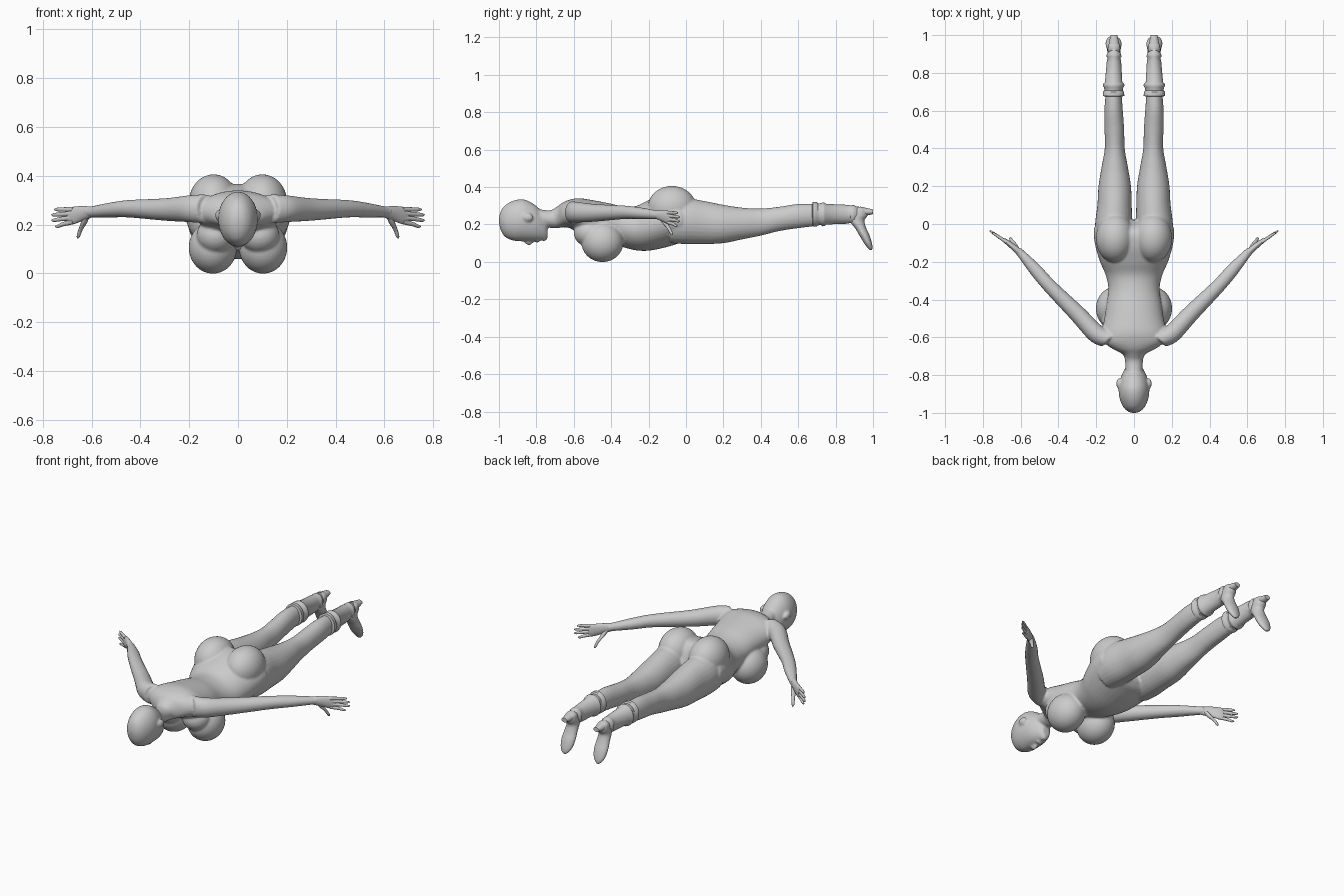
import bpy, bmesh, math
from mathutils import Vector, Matrix

X, Y, Z = Vector((1, 0, 0)), Vector((0, 1, 0)), Vector((0, 0, 1))
ACROSS = Vector((0.7, -0.71, 0)).normalized()   # width direction of the arms


def spline(pts, steps):
    """Catmull-Rom through tuples of any length."""
    out = []
    for i in range(len(pts) - 1):
        a, b, c, d = pts[max(i - 1, 0)], pts[i], pts[i + 1], pts[min(i + 2, len(pts) - 1)]
        for s in range(steps):
            t = s / steps
            out.append(tuple(0.5 * (2 * q + (r - p) * t + (2 * p - 5 * q + 4 * r - w) * t * t
                       + (3 * q - p - 3 * r + w) * t ** 3) for p, q, r, w in zip(a, b, c, d)))
    return out + [pts[-1]]


def loft(bm, stations, u, v, steps=5, sides=28):
    """Skin elliptical rings (x, y, z, half u, half v)."""
    if steps > 1:
        stations = spline(stations, steps)
    rings = []
    for x, y, z, a, b in stations:
        rings.append([bm.verts.new(Vector((x, y, z)) + u * a * math.cos(k) + v * b * math.sin(k))
                      for k in (2 * math.pi * i / sides for i in range(sides))])
    for r, s in zip(rings, rings[1:]):
        for i in range(sides):
            j = (i + 1) % sides
            bm.faces.new((r[i], r[j], s[j], s[i]))
    bm.faces.new(rings[0])
    bm.faces.new(rings[-1])


def along_y(rows):
    """(y, x centre, half width, z low, z high) to ring stations."""
    return [(x, y, (lo + hi) / 2, w, (hi - lo) / 2) for y, x, w, lo, hi in rows]


def ball(bm, centre, radii):
    m = Matrix.Translation(centre) @ Matrix.Diagonal((*radii, 1))
    bmesh.ops.create_uvsphere(bm, u_segments=32, v_segments=20, radius=1, matrix=m)


def mirror(bm):
    geo = bmesh.ops.duplicate(bm, geom=bm.verts[:] + bm.edges[:] + bm.faces[:])["geom"]
    for e in geo:
        if isinstance(e, bmesh.types.BMVert):
            e.co.x *= -1


def finish(name, bm, angle=60):
    bmesh.ops.recalc_face_normals(bm, faces=bm.faces[:])
    me = bpy.data.meshes.new(name)
    bm.to_mesh(me)
    bm.free()
    ob = bpy.data.objects.new(name, me)
    bpy.context.collection.objects.link(ob)
    bpy.ops.object.select_all(action='DESELECT')
    ob.select_set(True)
    bpy.context.view_layer.objects.active = ob
    bpy.ops.object.shade_smooth_by_angle(angle=math.radians(angle))
    return ob


body = bmesh.new()
# legs
loft(body, along_y([(-.08, .11, .09, .10, .33), (0, .108, .098, .095, .34), (.1, .103, .091, .095, .325),
                    (.2, .102, .086, .10, .305), (.3, .102, .07, .12, .29), (.4, .102, .053, .14, .285),
                    (.5, .104, .052, .165, .295), (.6, .108, .049, .18, .31), (.68, .108, .043, .19, .31),
                    (.74, .108, .04, .2, .305)]), X, Z)
# arms
loft(body, [(.13, -.61, .265, .055, .06), (.2, -.58, .265, .05, .055), (.3, -.475, .262, .045, .046),
            (.445, -.33, .265, .037, .036), (.52, -.245, .26, .034, .031), (.6, -.155, .252, .022, .023),
            (.62, -.137, .25, .02, .023)], ACROSS, Z)
# buttocks, chest and ears
ball(body, (.1, -.075, .29), (.102, .13, .116))
ball(body, (.103, -.447, .106), (.099, .113, .107))
ball(body, (.09, -.515, .155), (.08, .085, .075))
ball(body, (.081, -.845, .238), (.012, .028, .022))
mirror(body)
# torso and neck
loft(body, along_y([(-.8, 0, .045, .2, .285), (-.73, 0, .047, .183, .275), (-.69, 0, .06, .18, .295),
                    (-.66, 0, .115, .185, .317), (-.62, 0, .165, .18, .333), (-.57, 0, .17, .15, .34),
                    (-.5, 0, .157, .12, .33), (-.42, 0, .145, .105, .315), (-.34, 0, .136, .08, .298),
                    (-.27, 0, .15, .062, .298), (-.2, 0, .18, .06, .33), (-.12, 0, .204, .075, .36),
                    (-.05, 0, .213, .095, .365), (-.01, 0, .2, .11, .33), (.02, 0, .1, .14, .26)]),
     X, Z, sides=40)
# head with nose, lips and chin
loft(body, along_y([(-1, 0, .012, .21, .235), (-.99, 0, .036, .168, .272), (-.965, 0, .059, .132, .304),
                    (-.92, 0, .077, .113, .328), (-.87, 0, .081, .11, .334), (-.82, 0, .072, .11, .313),
                    (-.785, 0, .058, .113, .285), (-.755, 0, .04, .117, .255), (-.74, 0, .02, .125, .2)]),
     X, Z, sides=40)
ball(body, (0, -.84, .108), (.013, .024, .018))
ball(body, (0, -.795, .115), (.022, .012, .012))
ball(body, (0, -.76, .125), (.02, .017, .014))
figure = finish("body", body)
# blend the overlapping parts into one skin
skin = figure.modifiers.new("skin", 'REMESH')
skin.mode, skin.voxel_size, skin.use_smooth_shade = 'VOXEL', .0065, True
soft = figure.modifiers.new("soften", 'SMOOTH')
soft.factor, soft.iterations = .5, 4

# hands: palm, four fingers, thumb
hands = bmesh.new()
loft(hands, [(.595, -.16, .252, .019, .021), (.635, -.125, .246, .016, .03), (.68, -.09, .236, .012, .036),
             (.7, -.077, .233, .007, .028)], ACROSS, Z, sides=20)
for z0, tip in ((.262, (.752, -.043, .262)), (.245, (.764, -.034, .24)),
                (.228, (.764, -.034, .218)), (.211, (.748, -.046, .193))):
    x, y, z = tip
    loft(hands, [(.675, -.097, z0, .009, .01), ((x + .685) / 2, (y - .09) / 2, (z + z0) / 2, .008, .009),
                 (x - .01, y - .008, z, .006, .007), (x, y, z, .002, .003)], ACROSS, Z, 3, 12)
loft(hands, [(.617, -.14, .25, .014, .014), (.63, -.115, .21, .013, .014), (.645, -.092, .18, .009, .01),
             (.654, -.078, .152, .007, .008), (.656, -.074, .143, .002, .003)], X, Y, 3, 12)
mirror(hands)
finish("hands", hands)

# boots: cuffed shaft with ankle strap, foot pointing down, short heel
boots = bmesh.new()
loft(boots, along_y([(.675, .108, .045, .2, .31), (.678, .108, .057, .19, .32), (.7, .108, .055, .19, .32),
                     (.706, .108, .049, .197, .312), (.722, .108, .05, .196, .314), (.73, .108, .057, .19, .318),
                     (.742, .108, .056, .192, .316), (.75, .108, .046, .2, .31), (.86, .106, .038, .204, .305),
                     (.88, .106, .034, .208, .302), (.886, .106, .039, .204, .303), (.9, .106, .038, .206, .303),
                     (.906, .106, .033, .21, .298), (.94, .106, .028, .22, .292), (.952, .106, .015, .23, .285)]),
     X, Z, 1)
loft(boots, [(.106, .93, .294, .014, .014), (.106, .932, .28, .03, .035), (.106, .926, .25, .034, .045),
             (.106, .914, .22, .034, .04), (.107, .934, .18, .038, .03), (.108, .955, .14, .042, .027),
             (.109, .973, .1, .036, .021), (.11, .984, .075, .022, .013), (.11, .988, .063, .008, .006)], X, Y)
loft(boots, [(.106, .93, .27, .03, .026), (.106, .965, .268, .025, .02), (.106, 1, .268, .018, .013)], X, Z, 3, 20)
mirror(boots)
finish("boots", boots, 50)
